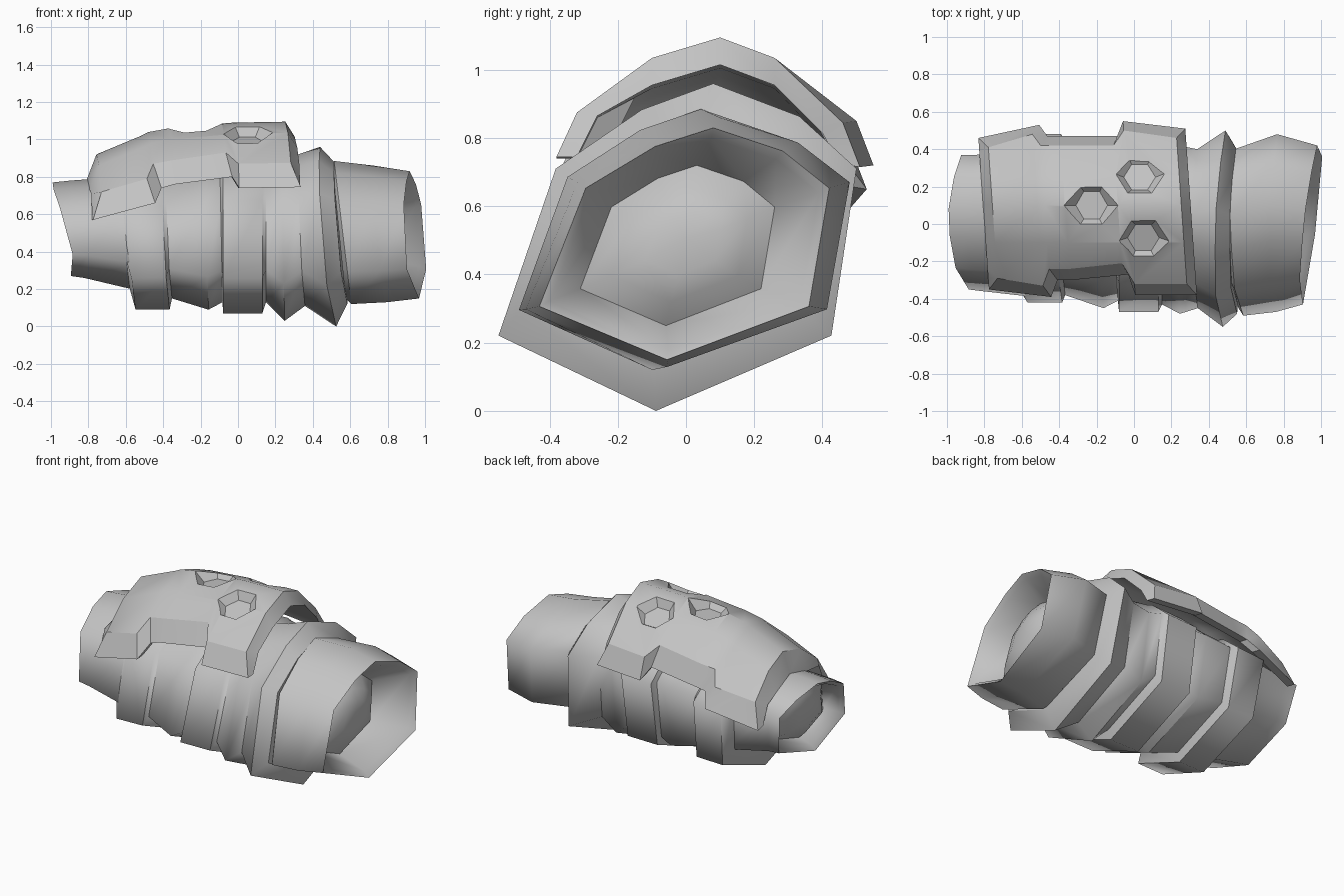
import bpy, bmesh, math
from mathutils import Vector

cube = bpy.data.objects.get("Cube")
if cube:
    bpy.data.objects.remove(cube, do_unlink=True)

grey = bpy.data.materials.new("plain grey")
grey.use_nodes = True
grey.diffuse_color = (0.55, 0.55, 0.55, 1)
grey.node_tree.nodes["Principled BSDF"].inputs["Base Color"].default_value = (0.55, 0.55, 0.55, 1)


def finish(name, bm):
    bmesh.ops.recalc_face_normals(bm, faces=bm.faces)
    for f in bm.faces:
        f.smooth = True
    me = bpy.data.meshes.new(name)
    bm.to_mesh(me)
    bm.free()
    me.materials.append(grey)
    ob = bpy.data.objects.new(name, me)
    bpy.context.collection.objects.link(ob)
    return ob


# Lopsided eight-sided section in unit coordinates (y, z)
SECTION = [(0.6, 1), (0.84, 0.9), (1, 0.74), (0.93, 0.23),
           (0.44, 0), (0, 0.23), (0.16, 0.74), (0.4, 0.92)]


def loft(name, rings, bow=0):
    """Rings are (x, y min, y max, z min, z max, tilt over z, yaw over y)."""
    bm = bmesh.new()
    rows = []
    for x, y0, y1, z0, z1, tilt, yaw in rings:
        row = []
        for u, v in SECTION:
            y, z = y0 + u * (y1 - y0), z0 + v * (z1 - z0)
            row.append(bm.verts.new((x + tilt * (0.5 - z) + yaw * y + bow * y * y, y, z)))
        rows.append(row)
    n = len(SECTION)
    for a, b in zip(rows, rows[1:]):
        for i in range(n):
            j = (i + 1) % n
            bm.faces.new((a[i], a[j], b[j], b[i]))
    for row in (rows[0], rows[-1]):
        mid = bm.verts.new(sum((v.co for v in row), Vector()) / n)
        for i in range(n):
            bm.faces.new((row[i], row[(i + 1) % n], mid))
    # Crisp edges run around the arm only
    bmesh.ops.recalc_face_normals(bm, faces=bm.faces)
    for row in rows:
        for i in range(n):
            e = bm.edges.get((row[i], row[(i + 1) % n]))
            e.smooth = e.calc_face_angle(0) < 0.6
    return finish(name, bm)


# Wrist end with a shallow recess and a domed core
loft("wrist_end", [
    (-0.88, -0.1, 0.12, 0.44, 0.6, 0.15, 0),
    (-0.86, -0.18, 0.2, 0.38, 0.66, 0.18, 0),
    (-0.82, -0.27, 0.29, 0.33, 0.72, 0.2, 0),
    (-0.91, -0.32, 0.34, 0.3, 0.74, 0.2, 0.01),
    (-0.94, -0.35, 0.37, 0.27, 0.77, 0.2, 0.01),
    (-0.86, -0.36, 0.37, 0.26, 0.78, 0.15, 0),
    (-0.6, -0.39, 0.42, 0.2, 0.8, 0.1, 0),
], bow=0.3)

# Ribbed sleeve made of stepped bands
loft("ribbed_sleeve", [
    (-0.61, -0.38, 0.42, 0.21, 0.8, 0.1, 0),
    (-0.58, -0.42, 0.48, 0.09, 0.82, 0.08, 0.02),
    (-0.39, -0.42, 0.48, 0.09, 0.84, 0.06, 0.02),
    (-0.37, -0.38, 0.43, 0.15, 0.84, 0.05, 0.02),
    (-0.17, -0.45, 0.45, 0.09, 0.86, 0.03, 0),
    (-0.09, -0.41, 0.43, 0.13, 0.86, 0.02, 0),
    (-0.08, -0.47, 0.47, 0.07, 0.88, 0, 0),
    (0.13, -0.47, 0.47, 0.07, 0.89, 0, 0),
    (0.15, -0.43, 0.43, 0.13, 0.89, 0, 0),
    (0.24, -0.48, 0.42, 0.03, 0.9, 0.02, 0),
    (0.34, -0.45, 0.4, 0.11, 0.92, 0.05, 0.02),
    (0.48, -0.55, 0.5, 0, 0.96, 0.1, 0.06),
    (0.55, -0.48, 0.4, 0.12, 0.88, 0.1, 0.04),
])

# Elbow cuff with a recessed opening and a domed core
loft("elbow_cuff", [
    (0.54, -0.45, 0.38, 0.15, 0.86, 0.1, 0),
    (0.56, -0.49, 0.4, 0.12, 0.885, 0.12, 0),
    (0.76, -0.47, 0.48, 0.13, 0.86, 0.11, 0.05),
    (0.94, -0.43, 0.42, 0.15, 0.83, 0.1, 0.13),
    (0.91, -0.4, 0.39, 0.18, 0.8, 0.1, 0.13),
    (0.75, -0.31, 0.26, 0.25, 0.72, 0.08, 0.1),
    (0.81, -0.22, 0.18, 0.32, 0.65, 0.06, 0.1),
    (0.84, -0.12, 0.1, 0.4, 0.58, 0.04, 0.1),
])

# Arm plate stations: x, front edge y z, back edge y z, ridge z, lower edge shift
STATIONS = [
    (-0.75, -0.29, 0.72, 0.41, 0.72, 0.92, -0.05),
    (-0.51, -0.33, 0.79, 0.48, 0.78, 1.02, 0.04),
    (-0.47, -0.24, 0.87, 0.42, 0.86, 1.04, 0.04),
    (-0.36, -0.24, 0.89, 0.42, 0.87, 1.06, 0),
    (-0.08, -0.21, 0.93, 0.42, 0.91, 1.085, 0.03),
    (-0.02, -0.32, 0.87, 0.5, 0.85, 1.09, 0),
    (0.26, -0.32, 0.875, 0.46, 0.845, 1.095, 0.05),
]
bm = bmesh.new()
rows = []
for x, fy, fz, by, bz, top, shift in STATIONS:
    f1, t, b1 = (-0.1, top - 0.06), (0.1, top), (0.26, top - 0.06)
    drop = 0.13 if shift < 0 else 0.08
    skirt = drop + 0.02 if shift < 0 else 0.13
    outer = [(fy, fz), f1, t, b1, (by, bz)]
    inner = [(by + 0.05, bz - skirt), (by - 0.01, bz - skirt + 0.01), (by - 0.06, bz - 0.03),
             (b1[0], b1[1] - drop), (t[0], t[1] - drop), (f1[0], f1[1] - drop),
             (fy + 0.06, fz - 0.01), (fy, fz - skirt), (fy - 0.06, fz - skirt)]
    row = [bm.verts.new((x - 0.07 * y, y, z)) for y, z in outer]
    row += [bm.verts.new((x + shift - 0.07 * y, y, z)) for y, z in inner]
    rows.append(row)
n = len(rows[0])
for a, b in zip(rows, rows[1:]):
    for i in range(n):
        j = (i + 1) % n
        bm.faces.new((a[i], a[j], b[j], b[i]))
    # Crisp lines along the top and bottom of the skirt
    for i in (0, 4, 5, 6, 12, 13):
        bm.edges.get((a[i], b[i])).smooth = False
# Sloped end rims
for r in (rows[0], rows[-1]):
    for q in ((0, 1, 10, 11), (1, 2, 9, 10), (2, 3, 8, 9), (3, 4, 7, 8),
              (4, 5, 6, 7), (0, 11, 12, 13)):
        bm.faces.new([r[k] for k in q])
plate = finish("arm_plate", bm)

# Hexagonal sockets sunk into the plate: centre and surface normal
SOCKETS = [((-0.23, 0.1, 1.06), (-0.08, 0, 1)),
           ((0.03, 0.27, 1.03), (0, 0.42, 1)),
           ((0.05, -0.09, 1.035), (0, -0.35, 1))]
for centre, normal in SOCKETS:
    cb = bmesh.new()
    d = Vector(normal).normalized()
    side = Vector((1, 0, 0))
    side = (side - d * side.dot(d)).normalized()
    up = d.cross(side)
    c = Vector(centre)
    levels = []
    for h, r in ((-0.05, 0.085), (0.0, 0.135), (0.06, 0.185)):
        levels.append([cb.verts.new(c + d * h + side * r * math.cos(k * math.pi / 3)
                                    + up * r * math.sin(k * math.pi / 3)) for k in range(6)])
    for a, b in zip(levels, levels[1:]):
        for k in range(6):
            m = (k + 1) % 6
            cb.faces.new((a[k], a[m], b[m], b[k]))
    cb.faces.new(levels[0])
    cb.faces.new(levels[-1])
    for e in cb.edges:
        e.smooth = False
    cutter = finish("socket_cutter", cb)
    cutter.hide_render = True
    mod = plate.modifiers.new("socket", 'BOOLEAN')
    mod.operation = 'DIFFERENCE'
    mod.solver = 'EXACT'
    mod.object = cutter
    bpy.context.view_layer.objects.active = plate
    bpy.ops.object.modifier_apply(modifier=mod.name)
    bpy.data.objects.remove(cutter, do_unlink=True)

bpy.ops.object.select_all(action='DESELECT')
plate.select_set(True)
bpy.context.view_layer.objects.active = plate
bpy.ops.object.shade_smooth_by_angle(angle=math.radians(41), keep_sharp_edges=True)
